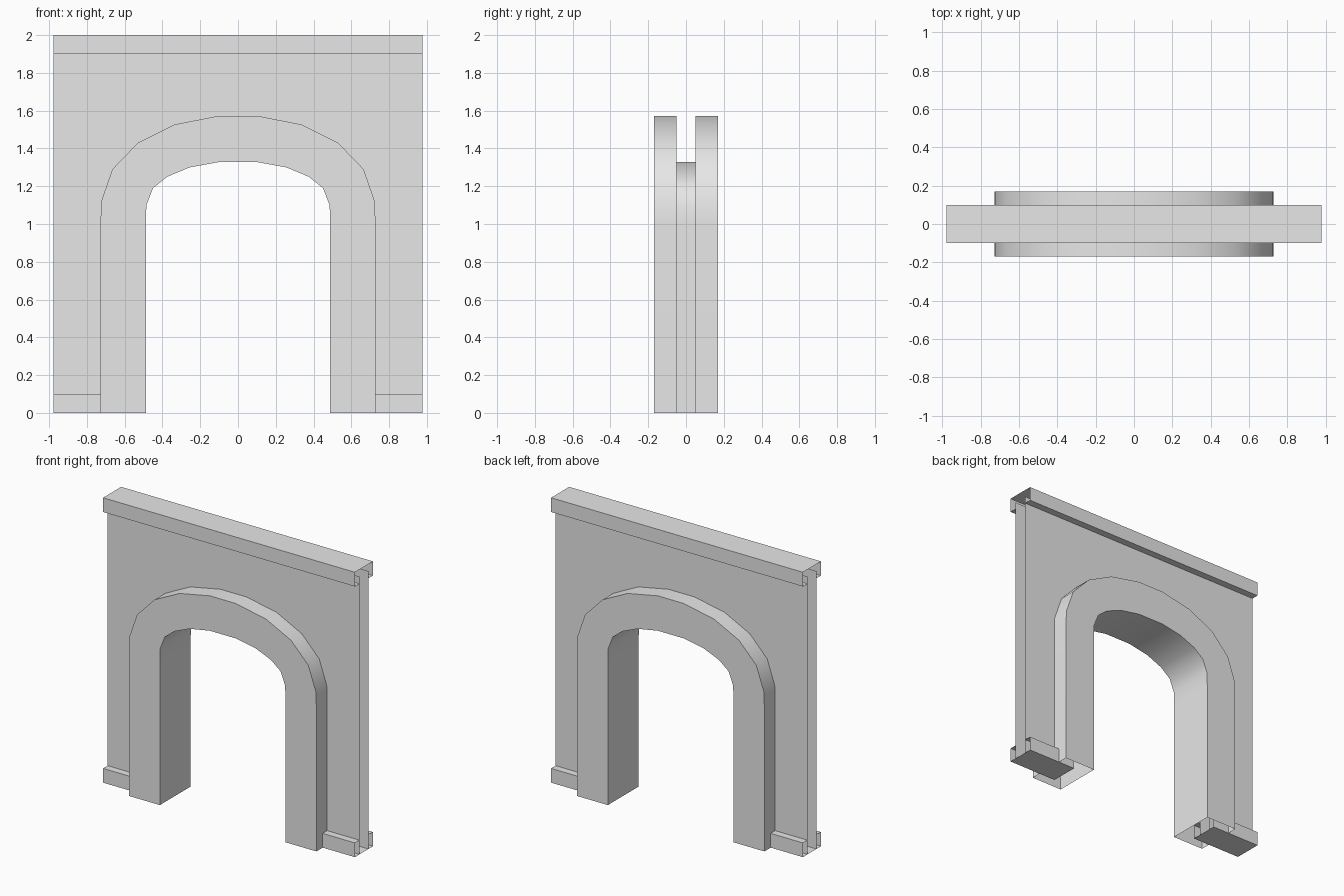
import bpy
import math

if "Cube" in bpy.data.objects:
    bpy.data.objects.remove(bpy.data.objects["Cube"], do_unlink=True)

HALF_WIDTH = 0.978
WALL_Y, TRIM_Y, ARCH_Y = 0.05, 0.10, 0.17
TRIM_H = 0.10

# Single plaster colour
plaster = bpy.data.materials.new("light_grey_plaster")
plaster.use_nodes = True
plaster.diffuse_color = (0.8, 0.8, 0.8, 1)
plaster.node_tree.nodes["Principled BSDF"].inputs["Base Color"].default_value = (0.8, 0.8, 0.8, 1)


def add_part(name, verts, faces):
    mesh = bpy.data.meshes.new(name)
    mesh.from_pydata(verts, [], faces)
    mesh.materials.append(plaster)
    obj = bpy.data.objects.new(name, mesh)
    bpy.context.collection.objects.link(obj)
    return obj


def loft(name, rows):
    """Open skin through rows of equal length."""
    n = len(rows[0])
    verts = [v for row in rows for v in row]
    faces = [(r * n + i, r * n + i + 1, (r + 1) * n + i + 1, (r + 1) * n + i)
             for r in range(len(rows) - 1) for i in range(n - 1)]
    return add_part(name, verts, faces)


def full_arch(half):
    """Mirror the +x half of an arch curve into a whole one."""
    return half + [(-x, z) for x, z in reversed(half)]


def at_depth(curve, y):
    return [(x, y, z) for x, z in curve]


def trim(name, x0, x1, wall_edge_z, far_z):
    """Open-ended moulding that wraps both faces of the wall."""
    section = [(-WALL_Y, wall_edge_z), (-TRIM_Y, wall_edge_z), (-TRIM_Y, far_z),
               (TRIM_Y, far_z), (TRIM_Y, wall_edge_z), (WALL_Y, wall_edge_z)]
    return loft(name, [[(x0, y, z), (x1, y, z)] for y, z in section])


# Arch curves, right half from the floor to the crown
inner = full_arch([(0.488, 0), (0.488, 1.0), (0.485, 1.10), (0.45, 1.19),
                   (0.375, 1.25), (0.255, 1.30), (0.10, 1.328)])
outer = full_arch([(0.728, 0), (0.728, 1.0), (0.724, 1.12), (0.665, 1.29),
                   (0.53, 1.43), (0.335, 1.527), (0.10, 1.573)])
middle = [((a + c) / 2, (b + d) / 2) for (a, b), (c, d) in zip(inner, outer)]

# Arch surround: outer side, front, passage lining, back, outer side
surround = loft("arch_surround", [
    at_depth(outer, -WALL_Y), at_depth(outer, -ARCH_Y), at_depth(inner, -ARCH_Y),
    at_depth(inner, ARCH_Y), at_depth(outer, ARCH_Y), at_depth(outer, WALL_Y)])
bpy.context.view_layer.objects.active = surround
surround.select_set(True)
bpy.ops.object.shade_smooth_by_angle(angle=math.radians(40))

# Wall: two sheets with the opening hidden behind the surround
top = 2 - TRIM_H / 2
outline = [(HALF_WIDTH, 0), (HALF_WIDTH, top), (-HALF_WIDTH, top), (-HALF_WIDTH, 0)]
outline += list(reversed(middle))
count = len(outline)
add_part("wall", at_depth(outline, -WALL_Y) + at_depth(outline, WALL_Y),
         [tuple(range(count)), tuple(reversed(range(count, 2 * count)))])

# Cornice and skirting
trim("cornice", -HALF_WIDTH, HALF_WIDTH, 2 - TRIM_H, 2)
trim("left_skirting", HALF_WIDTH, 0.6, TRIM_H, 0)
trim("right_skirting", -0.6, -HALF_WIDTH, TRIM_H, 0)
